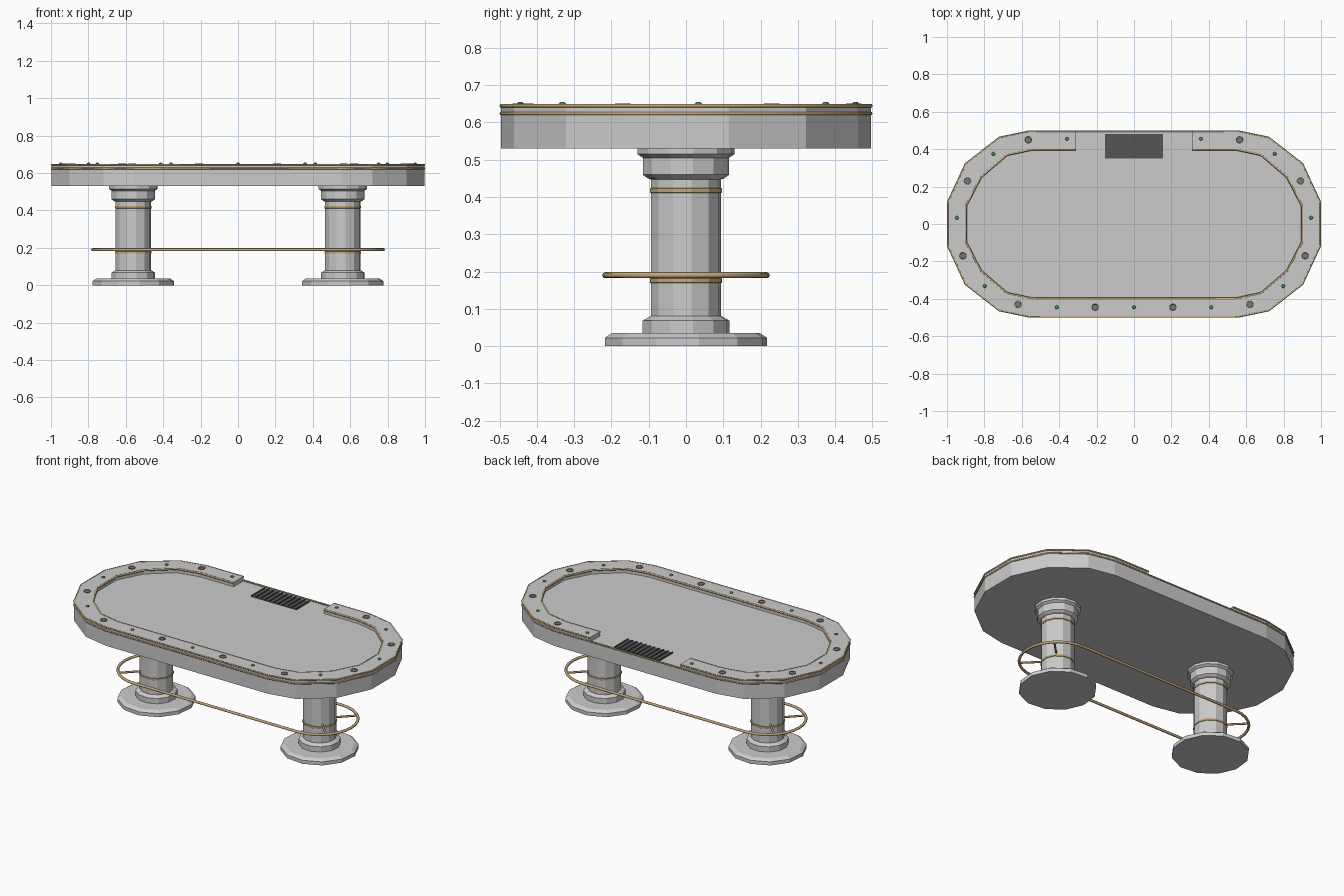
import bpy, bmesh
from math import sin, cos, pi, radians

if "Cube" in bpy.data.objects:
    bpy.data.objects.remove(bpy.data.objects["Cube"])


def material(name, rgb):
    m = bpy.data.materials.new(name)
    m.diffuse_color = (*rgb, 1)
    m.use_nodes = True
    m.node_tree.nodes["Principled BSDF"].inputs["Base Color"].default_value = m.diffuse_color
    return m


BRASS = material("brass", (0.55, 0.39, 0.19))
DARK = material("dark_grey", (0.09, 0.09, 0.09))
CUP = material("cup_grey", (0.2, 0.18, 0.17))
GREEN = material("green_light", (0.05, 0.35, 0.14))


def finish(name, bm, mat=None):
    bmesh.ops.recalc_face_normals(bm, faces=bm.faces)
    me = bpy.data.meshes.new(name)
    bm.to_mesh(me)
    bm.free()
    ob = bpy.data.objects.new(name, me)
    bpy.context.collection.objects.link(ob)
    if mat:
        me.materials.append(mat)
    return ob


def extrude_up(bm, faces, h):
    geo = bmesh.ops.extrude_face_region(bm, geom=faces)["geom"]
    verts = [g for g in geo if isinstance(g, bmesh.types.BMVert)]
    bmesh.ops.translate(bm, verts=verts, vec=(0, 0, h))


def lathe(name, profile, x, y=0, z=0, sides=12, mat=None):
    bm = bmesh.new()
    rings = [[bm.verts.new((x + r * cos(2 * pi * (i + 0.3) / sides),
                            y + r * sin(2 * pi * (i + 0.3) / sides), z + h))
              for i in range(sides)] for r, h in profile]
    for a, b in zip(rings, rings[1:]):
        for i in range(sides):
            j = (i + 1) % sides
            bm.faces.new((a[i], a[j], b[j], b[i]))
    bm.faces.new(rings[0])
    bm.faces.new(rings[-1])
    return finish(name, bm, mat)


def tube(name, pts, r, closed=False, res=1):
    cu = bpy.data.curves.new(name, 'CURVE')
    cu.dimensions = '3D'
    cu.bevel_depth = r
    cu.bevel_resolution = res
    cu.use_fill_caps = True
    sp = cu.splines.new('POLY')
    sp.points.add(len(pts) - 1)
    for p, c in zip(sp.points, pts):
        p.co = (*c, 1)
    sp.use_cyclic_u = closed
    cu.materials.append(BRASS)
    ob = bpy.data.objects.new(name, cu)
    bpy.context.collection.objects.link(ob)


def outline(quarter, start):
    """Mirror a quarter outline into an open loop with a gap at the back."""
    right = [start] + quarter + [(x, -y) for x, y in reversed(quarter)]
    return right + [(-x, y) for x, y in reversed(right)]


OUTER = outline([(.557, .496), (.72, .462), (.9, .322), (.996, .115)], (.31, .496))
INNER = outline([(.54, .4), (.68, .37), (.82, .25), (.9, .095)], (.31, .4))

# table body with playing surface
bm = bmesh.new()
f = bm.faces.new([bm.verts.new((x, y, .53)) for x, y in OUTER])
extrude_up(bm, [f], .09)
finish("table_body", bm)

# raised armrest, open at the back
bm = bmesh.new()
o = [bm.verts.new((x, y, .615)) for x, y in OUTER]
n = [bm.verts.new((x, y, .615)) for x, y in INNER]
faces = [bm.faces.new((o[i], o[i + 1], n[i + 1], n[i])) for i in range(len(o) - 1)]
extrude_up(bm, faces, .033)
finish("armrest", bm)

# brass trims
tube("lower_trim", [(x, y, .624) for x, y in OUTER], .005, True)
tube("upper_trim", [(x, y, .645) for x, y in OUTER], .005)
tube("inner_trim", [(x, y, .644) for x, y in INNER], .006)

# chip tray with dividers
bm = bmesh.new()


def box(bm, x, y, z, sx, sy, sz):
    vs = bmesh.ops.create_cube(bm, size=1)["verts"]
    bmesh.ops.scale(bm, verts=vs, vec=(sx, sy, sz))
    bmesh.ops.translate(bm, verts=vs, vec=(x, y, z))


box(bm, 0, .415, .617, .312, .13, .012)
for i in range(11):
    box(bm, -.153 + .0306 * i, .415, .623, .006, .13, .01)
finish("chip_tray", bm, DARK)

# cup holders and small lights along the armrest
cups = [(.565, .45), (.89, .23), (.915, -.17), (.62, -.43), (.208, -.445)]
lights = [(.358, .455), (.752, .375), (.947, .033), (.798, -.332), (.413, -.445)]
for s in (-1, 1):
    for x, y in cups:
        lathe("cup_holder", [(.021, .64), (.021, .651), (.017, .651), (.016, .649)],
              s * x, y, mat=CUP)
for x, y in [(s * x, y) for s in (-1, 1) for x, y in lights] + [(0, -.445)]:
    lathe("light", [(.01, .645), (.01, .65), (.007, .654), (.003, .6555)], x, y,
          sides=8, mat=GREEN)

# pedestals with brass rings
for s in (-1, 1):
    x = s * .56
    lathe("pedestal", [(.22, 0), (.22, .022), (.2, .035), (.118, .035), (.118, .068),
                       (.097, .08), (.095, .08), (.095, .447), (.104, .45), (.117, .46),
                       (.117, .505), (.132, .515), (.132, .532)], x)
    for z0 in (.168, .41):
        lathe("pedestal_ring", [(.094, 0), (.098, .002), (.098, .013), (.094, .015)],
              x, z=z0, mat=BRASS)
    # brackets holding the foot rail
    for a in (-45, 45):
        c, d = s * cos(radians(a)), sin(radians(a))
        tube("foot_rail_bracket", [(x + c * r, d * r, .19) for r in (.085, .217)], .006)

# foot rail loop around both pedestals
loop = []
for s in (1, -1):
    for i in range(15):
        a = -pi / 2 + pi * i / 14
        loop.append((s * (.56 + .217 * cos(a)), s * .217 * sin(a), .19))
tube("foot_rail", loop, .008, True, 2)
